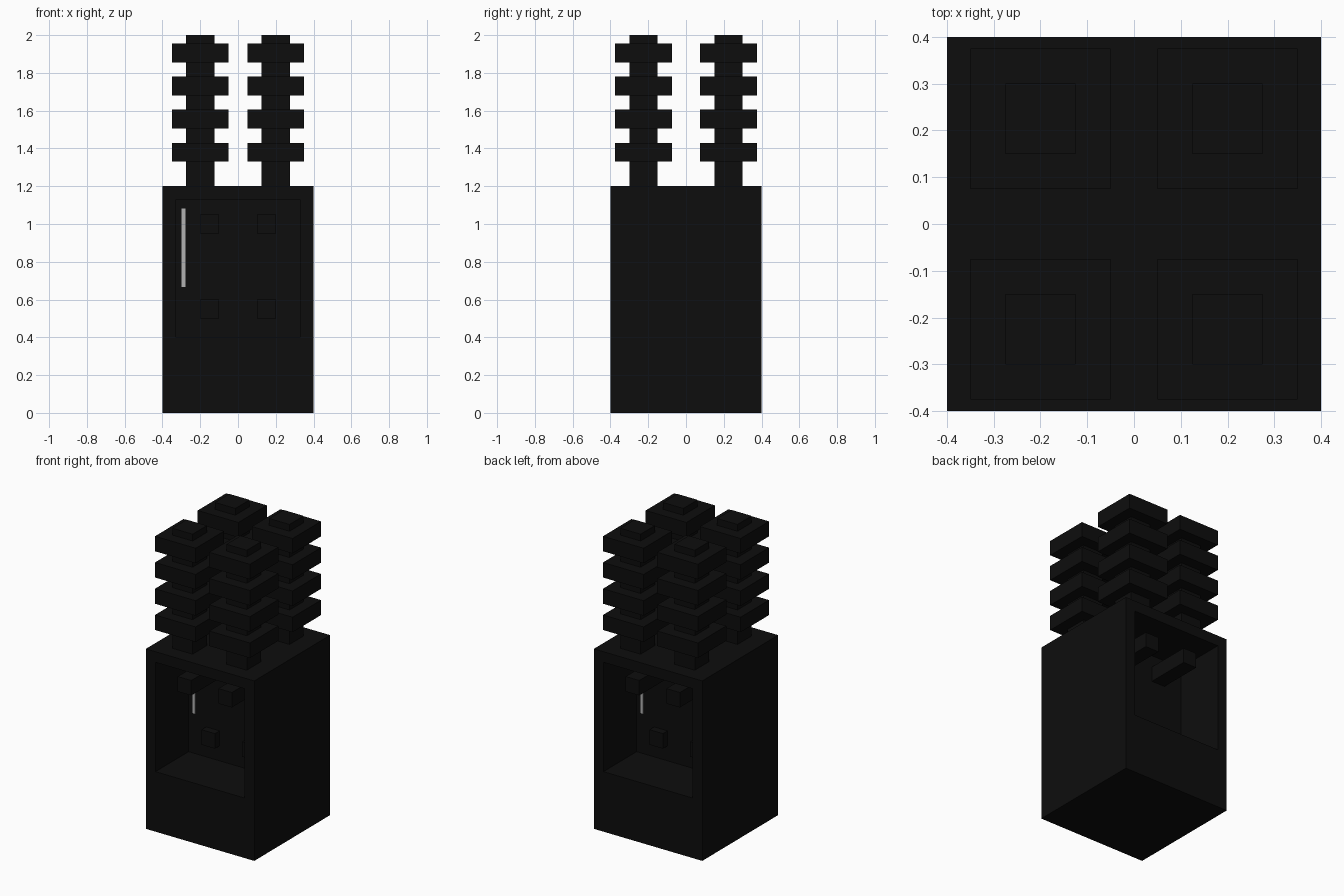
import bpy, bmesh

if "Cube" in bpy.data.objects:
    bpy.data.objects.remove(bpy.data.objects["Cube"])

# Flat colours
def material(name, value):
    m = bpy.data.materials.new(name)
    m.diffuse_color = (value, value, value, 1)
    m.use_nodes = True
    m.node_tree.nodes["Principled BSDF"].inputs["Base Color"].default_value = m.diffuse_color
    return m

black = material("black", 0.004)
light_grey = material("light grey", 0.45)


def finish(bm, name, mat):
    bmesh.ops.recalc_face_normals(bm, faces=bm.faces)
    mesh = bpy.data.meshes.new(name)
    bm.to_mesh(mesh)
    bm.free()
    mesh.materials.append(mat)
    obj = bpy.data.objects.new(name, mesh)
    bpy.context.collection.objects.link(obj)
    return obj


def add_box(bm, centre, size):
    verts = bmesh.ops.create_cube(bm, size=1)["verts"]
    for v in verts:
        v.co = [c + a * s for c, a, s in zip(centre, v.co, size)]


# Cabinet body with a recessed bay cut into the front and back
bm = bmesh.new()
add_box(bm, (0, 0, 0.6), (0.8, 0.8, 1.2))
bm.normal_update()
for face in [f for f in bm.faces if abs(f.normal.y) > 0.9]:
    inward = -face.normal.y
    bmesh.ops.inset_individual(bm, faces=[face], thickness=0.1)
    for v in face.verts:
        if v.co.z < 0.6:
            v.co.z = 0.4
    floor = bmesh.ops.extrude_discrete_faces(bm, faces=[face])["faces"][0]
    for v in floor.verts:
        v.co.y += inward * 0.35
finish(bm, "cabinet", black)

# Fittings inside each bay; the back is the front turned half round
for side, s in (("front", 1), ("back", -1)):
    for x in (-0.15, 0.15):
        bm = bmesh.new()
        add_box(bm, (s * x, -s * 0.2, 1.0), (0.1, 0.3, 0.1))
        finish(bm, side + "_upper_terminal", black)
        bm = bmesh.new()
        add_box(bm, (s * x, -s * 0.075, 0.55), (0.1, 0.05, 0.1))
        finish(bm, side + "_lower_terminal", black)
    bm = bmesh.new()
    add_box(bm, (-s * 0.288, -s * 0.052, 0.875), (0.02, 0.006, 0.415))
    finish(bm, side + "_marking_strip", light_grey)

# Four ribbed insulators on the roof
for x in (-0.2, 0.2):
    for y in (-0.225, 0.225):
        bm = bmesh.new()
        add_box(bm, (x, y, 1.6), (0.15, 0.15, 0.8))
        for i in range(4):
            add_box(bm, (x, y, 1.38 + 0.175 * i), (0.3, 0.3, 0.1))
        finish(bm, "insulator", black)
